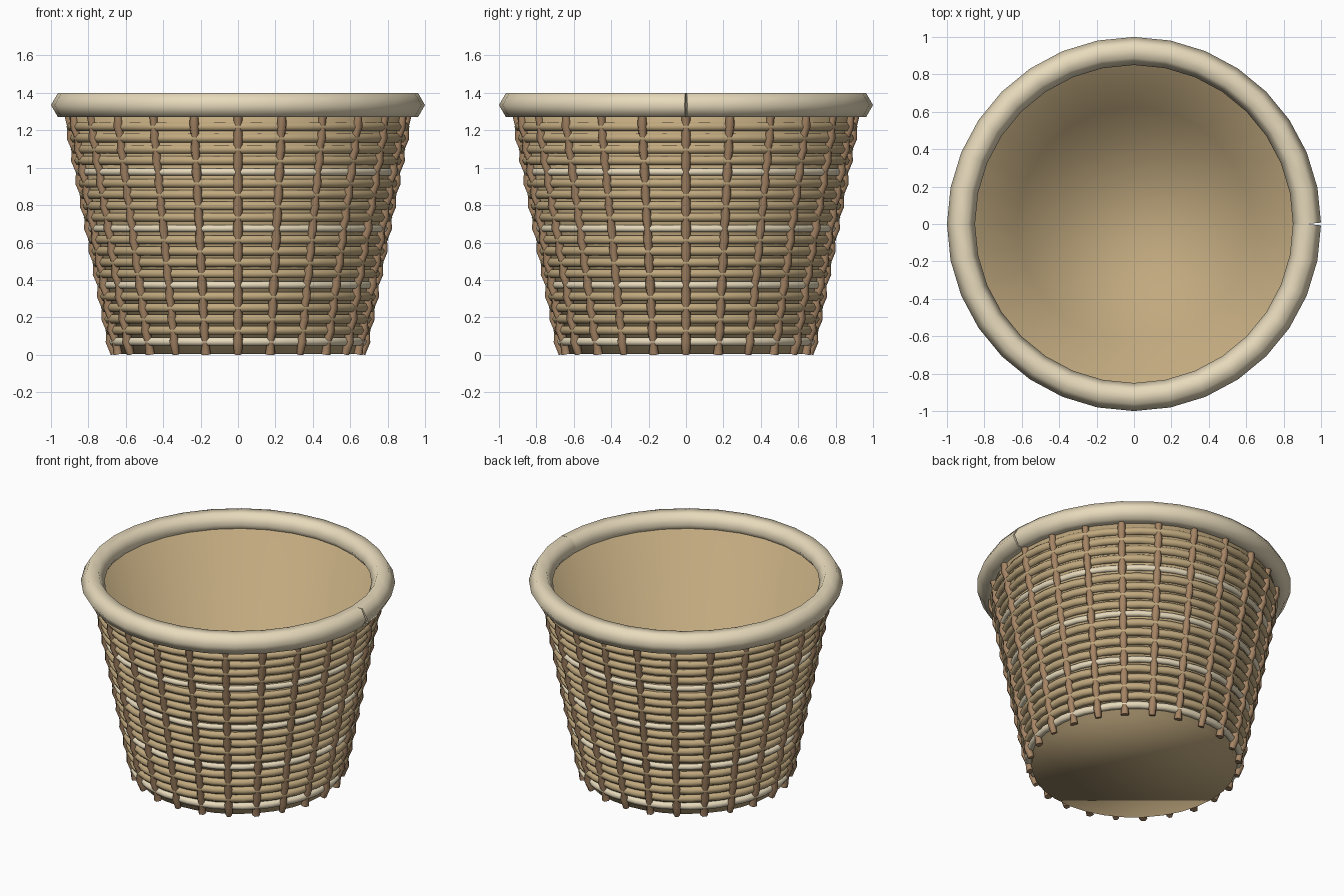
import bpy, bmesh
from math import cos, sin, tau

cube = bpy.data.objects.get("Cube")
if cube:
    bpy.data.objects.remove(cube)

STAKES = 24
ROWS = 20
PITCH = 0.0605
FIRST_ROW = 0.07
RIM_Z = 1.335


def wall(z):
    """Radius of the basket wall at height z."""
    return 0.655 + 0.255 * z / RIM_Z


def row_z(i):
    return FIRST_ROW + PITCH * i


def sign(n):
    return 1 if n % 2 == 0 else -1


def polar(r, angle, z):
    return (r * cos(angle), r * sin(angle), z)


def material(name, color):
    mat = bpy.data.materials.new(name)
    mat.use_nodes = True
    mat.diffuse_color = (*color, 1)
    bsdf = mat.node_tree.nodes["Principled BSDF"]
    bsdf.inputs["Base Color"].default_value = (*color, 1)
    bsdf.inputs["Roughness"].default_value = 0.8
    return mat


def tubes(name, paths, radius, mat, cyclic=False, pinch=1.0):
    """Six-sided smooth tubes; pinch narrows every second point into beads."""
    curve = bpy.data.curves.new(name, "CURVE")
    curve.dimensions = "3D"
    curve.twist_mode = "Z_UP"
    curve.bevel_depth = radius
    curve.bevel_resolution = 1
    curve.use_fill_caps = not cyclic
    for s, path in enumerate(paths):
        spline = curve.splines.new("POLY")
        spline.points.add(len(path) - 1)
        for i, (point, co) in enumerate(zip(spline.points, path)):
            point.co = (*co, 1)
            point.radius = 1.0 if (s + i) % 2 else pinch
        spline.use_cyclic_u = cyclic
        spline.use_smooth = True
    curve.materials.append(mat)
    obj = bpy.data.objects.new(name, curve)
    bpy.context.collection.objects.link(obj)
    bpy.ops.object.select_all(action="DESELECT")
    obj.select_set(True)
    bpy.context.view_layer.objects.active = obj
    bpy.ops.object.convert(target="MESH")


tan = material("tan_wicker", (0.53, 0.395, 0.21))
brown = material("brown_wicker", (0.38, 0.235, 0.13))
cream = material("cream_wicker", (0.80, 0.70, 0.50))

# Liner: tapered wall with a closed floor, open at the top, given thickness inward
bm = bmesh.new()
bmesh.ops.create_cone(bm, cap_ends=True, segments=32, radius1=0.65,
                      radius2=wall(RIM_Z) + 0.008, depth=RIM_Z)
bmesh.ops.translate(bm, verts=bm.verts, vec=(0, 0, RIM_Z / 2 + 0.005))
top = [f for f in bm.faces if f.normal.z > 0.9]
bmesh.ops.delete(bm, geom=top, context="FACES_ONLY")
for face in bm.faces:
    face.smooth = True
mesh = bpy.data.meshes.new("liner")
bm.to_mesh(mesh)
bm.free()
mesh.materials.append(tan)
liner = bpy.data.objects.new("liner", mesh)
bpy.context.collection.objects.link(liner)
solid = liner.modifiers.new("thickness", "SOLIDIFY")
solid.thickness = 0.04
solid.offset = -1


# Woven rows: rings that tuck in behind the stakes
def ring(i):
    z = row_z(i)
    points = []
    for k in range(STAKES * 2):
        dip = 0.003 if k % 2 else -0.003 * sign(k // 2 + i)
        points.append(polar(wall(z) + dip, tau * k / (STAKES * 2), z))
    return points


tubes("weavers", [ring(i) for i in range(ROWS) if i % 5], 0.027, tan, cyclic=True)
tubes("accent_weavers", [ring(i) for i in range(5, ROWS, 5)], 0.021, cream, cyclic=True)
tubes("foot_weaver", [ring(0)], 0.025, cream, cyclic=True)


# Upright stakes, beaded where they pass over the rows
def stake(s):
    angle = tau * s / STAKES
    points = [polar(wall(0) + 0.008, angle, 0.003)]
    for i in range(ROWS):
        z = row_z(i)
        points.append(polar(wall(z) + 0.012 + 0.004 * sign(s + i), angle, z))
    points.append(polar(wall(RIM_Z), angle, RIM_Z - 0.03))
    return points


tubes("stakes", [stake(s) for s in range(STAKES)], 0.027, brown, pinch=0.75)

# Thick rim whose two ends meet at the left side
SIDES = 32
path = [polar(0.925, tau * k / SIDES, RIM_Z) for k in range(SIDES + 1)]
tubes("rim", [path], 0.075, cream)
